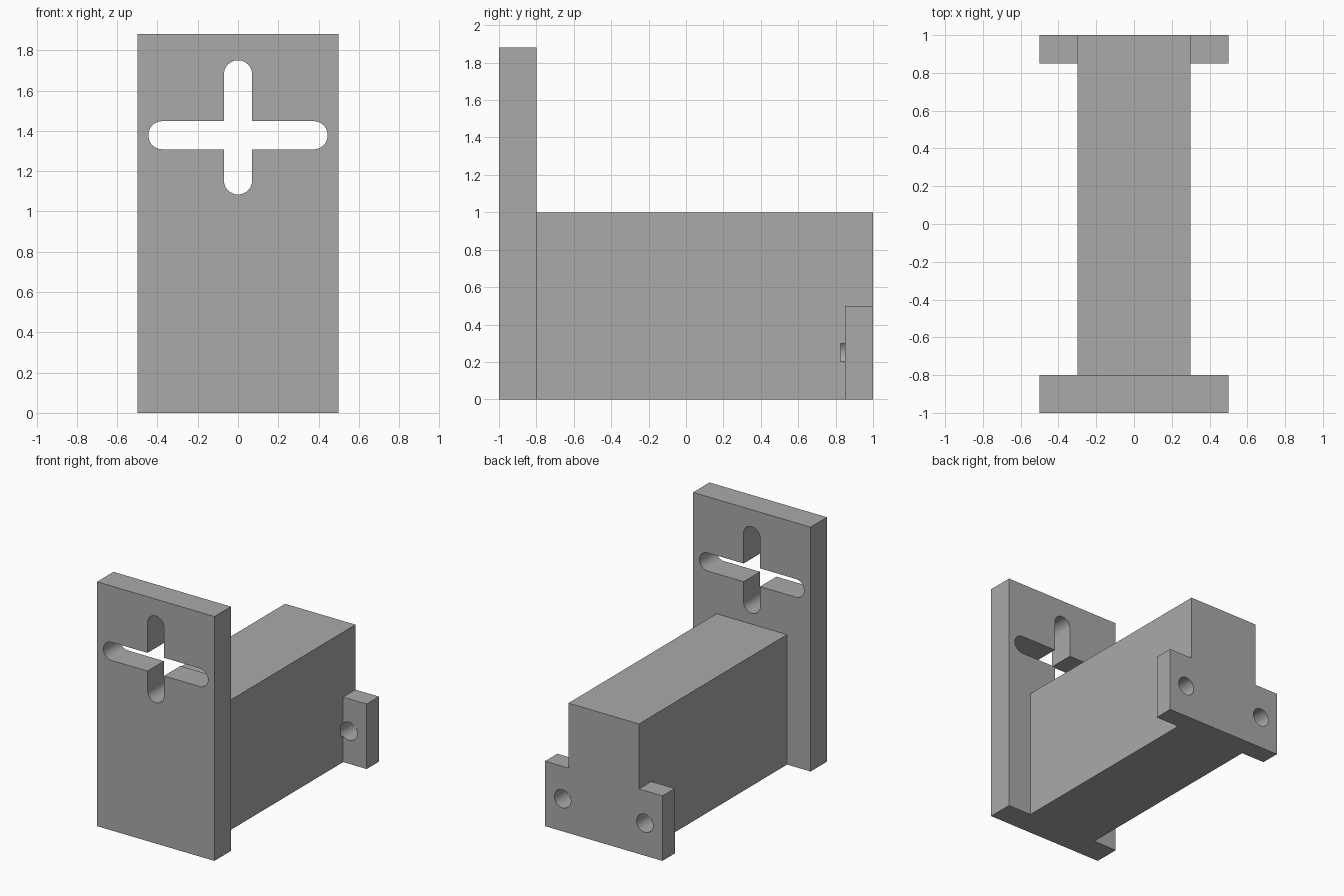
import bpy
import math

cube = bpy.data.objects.get("Cube")
if cube:
    bpy.data.objects.remove(cube, do_unlink=True)

grey = bpy.data.materials.new("plain grey")
grey.use_nodes = True
colour = (0.4, 0.4, 0.4, 1)
grey.diffuse_color = colour
grey.node_tree.nodes["Principled BSDF"].inputs["Base Color"].default_value = colour


def prism(name, outline, y0, y1):
    """Extrude an outline in x and z from y0 back to y1."""
    n = len(outline)
    verts = [(x, y, z) for y in (y0, y1) for x, z in outline]
    faces = [tuple(range(n)), tuple(reversed(range(n, 2 * n)))]
    faces += [(i, i + n, (i + 1) % n + n, (i + 1) % n) for i in range(n)]
    mesh = bpy.data.meshes.new(name)
    mesh.from_pydata(verts, [], faces)
    mesh.materials.append(grey)
    obj = bpy.data.objects.new(name, mesh)
    bpy.context.collection.objects.link(obj)
    return obj


def block(name, half_width, height, y0, y1):
    w = half_width
    return prism(name, [(-w, 0), (w, 0), (w, height), (-w, height)], y0, y1)


def slot(name, x, z, reach, radius, y0, y1, upright=False, steps=24):
    """Rounded slot cutter; zero reach gives a round hole."""
    pts = []
    for side in (1, -1):
        for i in range(steps + (reach > 0)):
            a = math.pi * (i / steps - 0.5)
            u = side * (reach + radius * math.cos(a))
            v = side * radius * math.sin(a)
            pts.append((x - v, z + u) if upright else (x + u, z + v))
    return prism(name, pts, y0, y1)


def combine(target, other, operation):
    """Apply an exact boolean and discard the other solid."""
    other.hide_render = True
    mod = target.modifiers.new(operation.lower(), 'BOOLEAN')
    mod.operation = operation
    mod.solver = 'EXACT'
    mod.object = other
    bpy.context.view_layer.objects.active = target
    bpy.ops.object.modifier_apply(modifier=mod.name)
    bpy.data.objects.remove(other, do_unlink=True)


# Long body, rear mounting flange and tall front plate, fused into one solid
bracket = block("bracket", 0.3, 1.0, -0.9, 1.0)
combine(bracket, block("rear_flange", 0.5, 0.5, 0.85, 1.0), 'UNION')
combine(bracket, block("front_plate", 0.5, 1.88, -1.0, -0.8), 'UNION')

# Crossed slots through the front plate
r = 0.07
combine(bracket, slot("wide_slot", 0, 1.378, 0.445 - r, r, -1.1, -0.7), 'DIFFERENCE')
combine(bracket, slot("tall_slot", 0, 1.417, 0.333 - r, r, -1.1, -0.7, True), 'DIFFERENCE')

# Bolt holes in the flange, biting slightly into the body
for side in (-1, 1):
    combine(bracket, slot("bolt_hole", side * 0.35, 0.25, 0, r, 0.825, 1.1), 'DIFFERENCE')

# Smooth the round walls, keep corners sharp
bpy.ops.object.select_all(action='DESELECT')
bracket.select_set(True)
bpy.context.view_layer.objects.active = bracket
bpy.ops.object.shade_smooth_by_angle(angle=math.radians(30))
